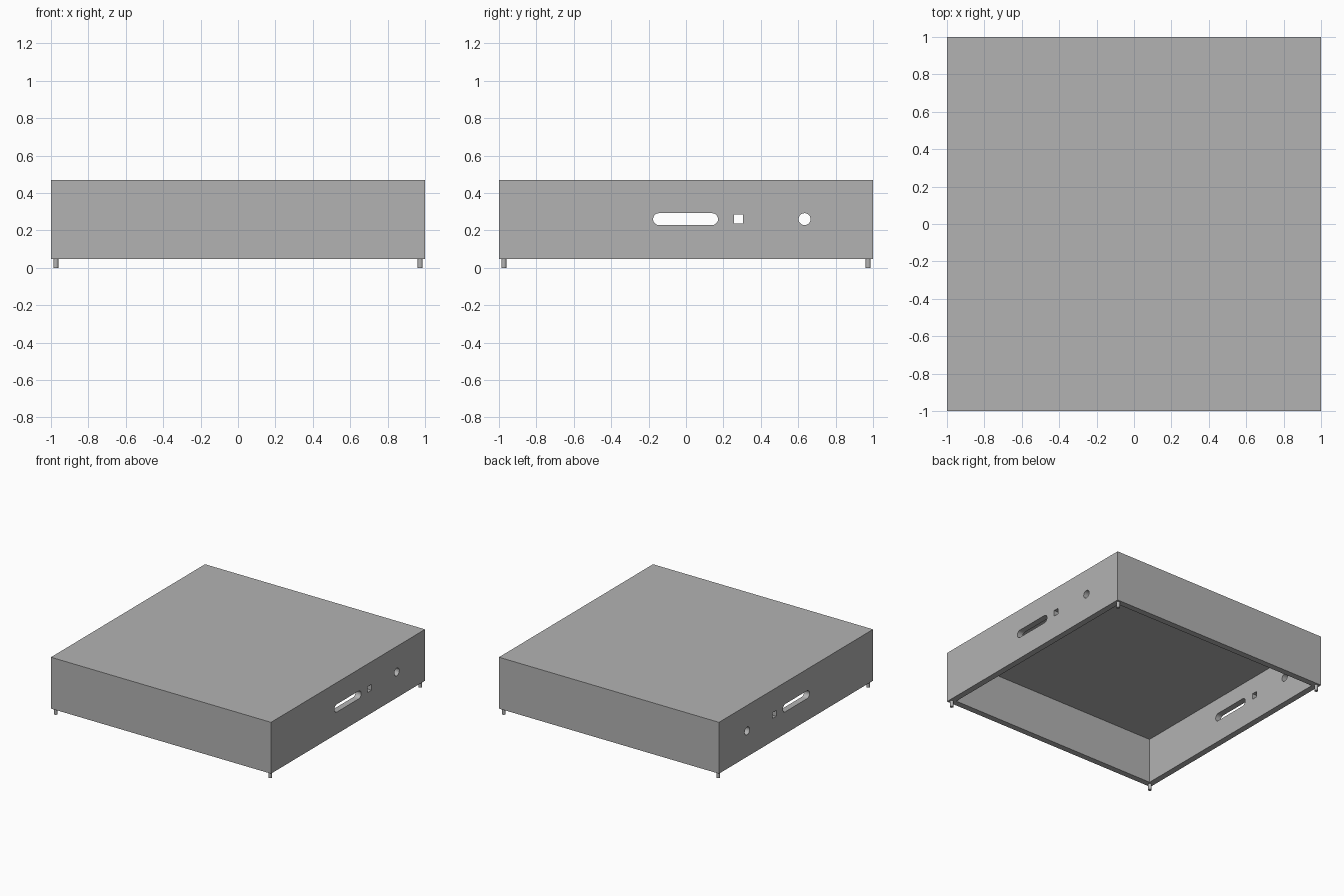
import bpy, bmesh, math

if "Cube" in bpy.data.objects:
    bpy.data.objects.remove(bpy.data.objects["Cube"])

Z0, Z1, WALL = 0.048, 0.47, 0.05   # rim height, top height, wall thickness
HOLE_Z = 0.26

grey = bpy.data.materials.new("grey plastic")
grey.diffuse_color = (0.45, 0.45, 0.45, 1)
grey.use_nodes = True
grey.node_tree.nodes["Principled BSDF"].inputs["Base Color"].default_value = grey.diffuse_color


def make(name, bm):
    bmesh.ops.recalc_face_normals(bm, faces=bm.faces)
    mesh = bpy.data.meshes.new(name)
    bm.to_mesh(mesh)
    bm.free()
    mesh.materials.append(grey)
    obj = bpy.data.objects.new(name, mesh)
    bpy.context.collection.objects.link(obj)
    return obj


def smooth(obj):
    bpy.ops.object.select_all(action='DESELECT')
    obj.select_set(True)
    bpy.context.view_layer.objects.active = obj
    bpy.ops.object.shade_smooth_by_angle(angle=math.radians(35))


def box(name, half, z0, z1):
    bm = bmesh.new()
    base = bm.faces.new([bm.verts.new((sx * half, sy * half, z0))
                         for sx, sy in ((-1, -1), (1, -1), (1, 1), (-1, 1))])
    ext = bmesh.ops.extrude_face_region(bm, geom=[base])
    for v in ext["geom"]:
        if isinstance(v, bmesh.types.BMVert):
            v.co.z = z1
    return make(name, bm)


def stadium(y0, y1, r, n=12):
    """Outline in (y, z) of two half circles; a circle when y0 == y1."""
    pts = []
    for cy, start in ((y1, -math.pi / 2), (y0, math.pi / 2)):
        last = n if y0 == y1 else n + 1
        for i in range(last):
            a = start + math.pi * i / n
            pts.append((cy + r * math.cos(a), HOLE_Z + r * math.sin(a)))
    return pts


# hollow shell, open underneath
shell = box("case_shell", 1.0, Z0, Z1)
cavity = box("cavity_cutter", 1.0 - WALL, Z0 - 0.1, Z1 - WALL)

# port openings pass straight through both side walls
s = 0.024
outlines = {
    "slot_cutter": stadium(-0.144, 0.139, 0.032),
    "square_cutter": [(0.28 + a * s, HOLE_Z + b * s)
                      for a, b in ((-1, -1), (1, -1), (1, 1), (-1, 1))],
    "round_cutter": stadium(0.634, 0.634, 0.032),
}
cutters = [cavity]
for name, pts in outlines.items():
    bm = bmesh.new()
    face = bm.faces.new([bm.verts.new((-1.2, y, z)) for y, z in pts])
    ext = bmesh.ops.extrude_face_region(bm, geom=[face])
    for v in ext["geom"]:
        if isinstance(v, bmesh.types.BMVert):
            v.co.x = 1.2
    cutters.append(make(name, bm))

for c in cutters:
    mod = shell.modifiers.new(c.name, 'BOOLEAN')
    mod.operation = 'DIFFERENCE'
    mod.solver = 'EXACT'
    mod.object = c
    bpy.context.view_layer.objects.active = shell
    bpy.ops.object.modifier_apply(modifier=mod.name)
for c in cutters:
    bpy.data.objects.remove(c)
smooth(shell)

# locating pegs under the rim corners
for sx, side in ((-1, "left"), (1, "right")):
    for sy, end in ((-1, "front"), (1, "back")):
        bm = bmesh.new()
        bmesh.ops.create_cone(bm, cap_ends=True, segments=24, radius1=0.0135,
                              radius2=0.0135, depth=Z0)
        bmesh.ops.translate(bm, verts=bm.verts,
                            vec=(sx * 0.974, sy * 0.974, Z0 / 2))
        smooth(make(f"{end}_{side}_peg", bm))
